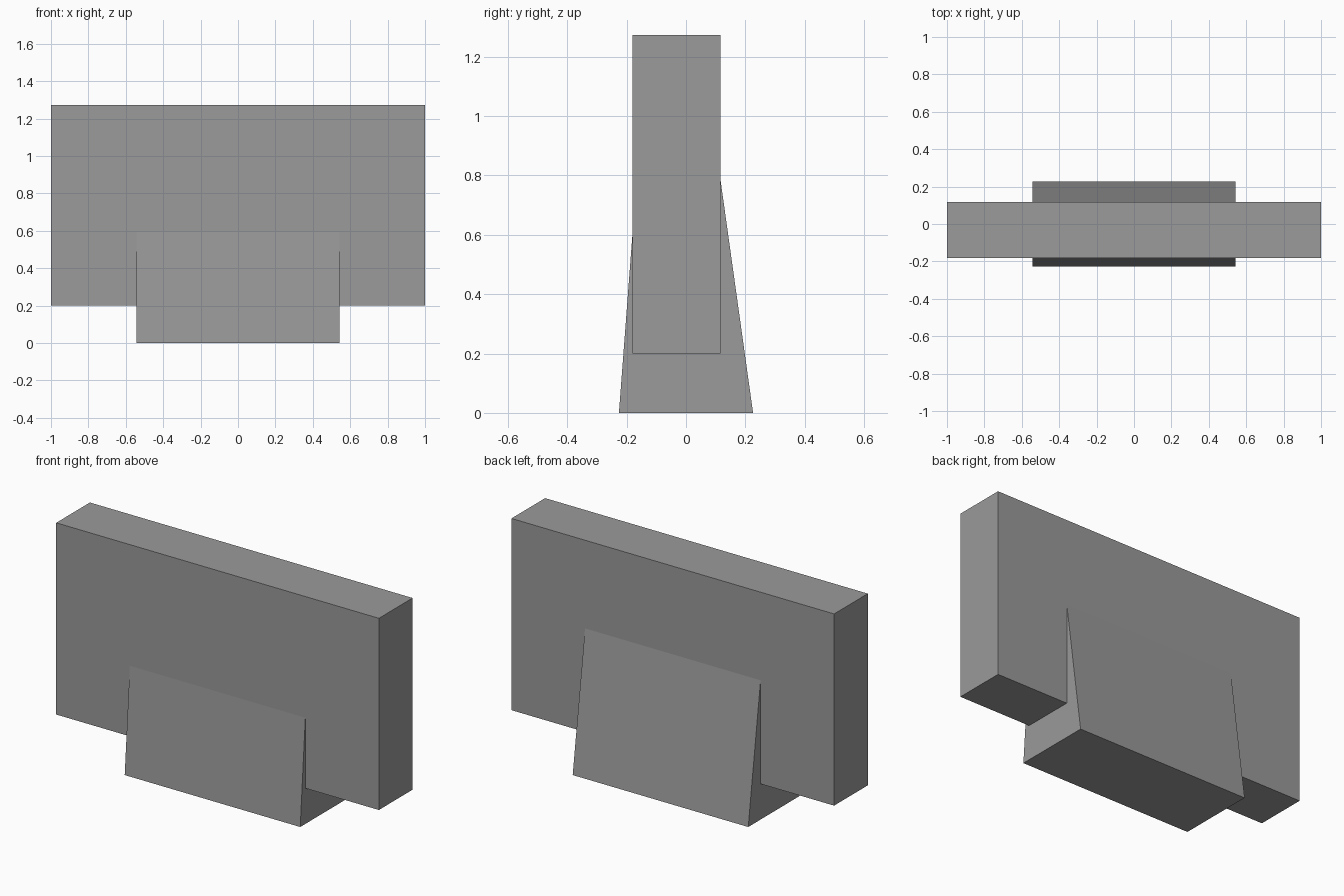
import bpy, bmesh

if "Cube" in bpy.data.objects:
    bpy.data.objects.remove(bpy.data.objects["Cube"])

# Dark grey shared by both parts
grey = bpy.data.materials.new("dark_grey")
grey.diffuse_color = (0.325, 0.325, 0.325, 1)
grey.use_nodes = True
grey.node_tree.nodes["Principled BSDF"].inputs["Base Color"].default_value = grey.diffuse_color


def extrude_profile(name, profile, half_width):
    """Extrude a closed (y, z) profile symmetrically along x."""
    bm = bmesh.new()
    face = bm.faces.new([bm.verts.new((-half_width, y, z)) for y, z in profile])
    result = bmesh.ops.extrude_face_region(bm, geom=[face])
    verts = [v for v in result["geom"] if isinstance(v, bmesh.types.BMVert)]
    bmesh.ops.translate(bm, verts=verts, vec=(2 * half_width, 0, 0))
    bmesh.ops.recalc_face_normals(bm, faces=bm.faces)
    mesh = bpy.data.meshes.new(name)
    bm.to_mesh(mesh)
    bm.free()
    mesh.materials.append(grey)
    obj = bpy.data.objects.new(name, mesh)
    bpy.context.collection.objects.link(obj)
    return obj


# Wide upright slab
extrude_profile("panel", [(-0.181, 0.2), (0.117, 0.2),
                          (0.117, 1.274), (-0.181, 1.274)], 1.0)

# Tapered foot, its slopes running into the front and back of the slab
extrude_profile("base", [(-0.226, 0), (0.226, 0),
                         (0.117, 0.78), (-0.167, 0.78)], 0.544)
